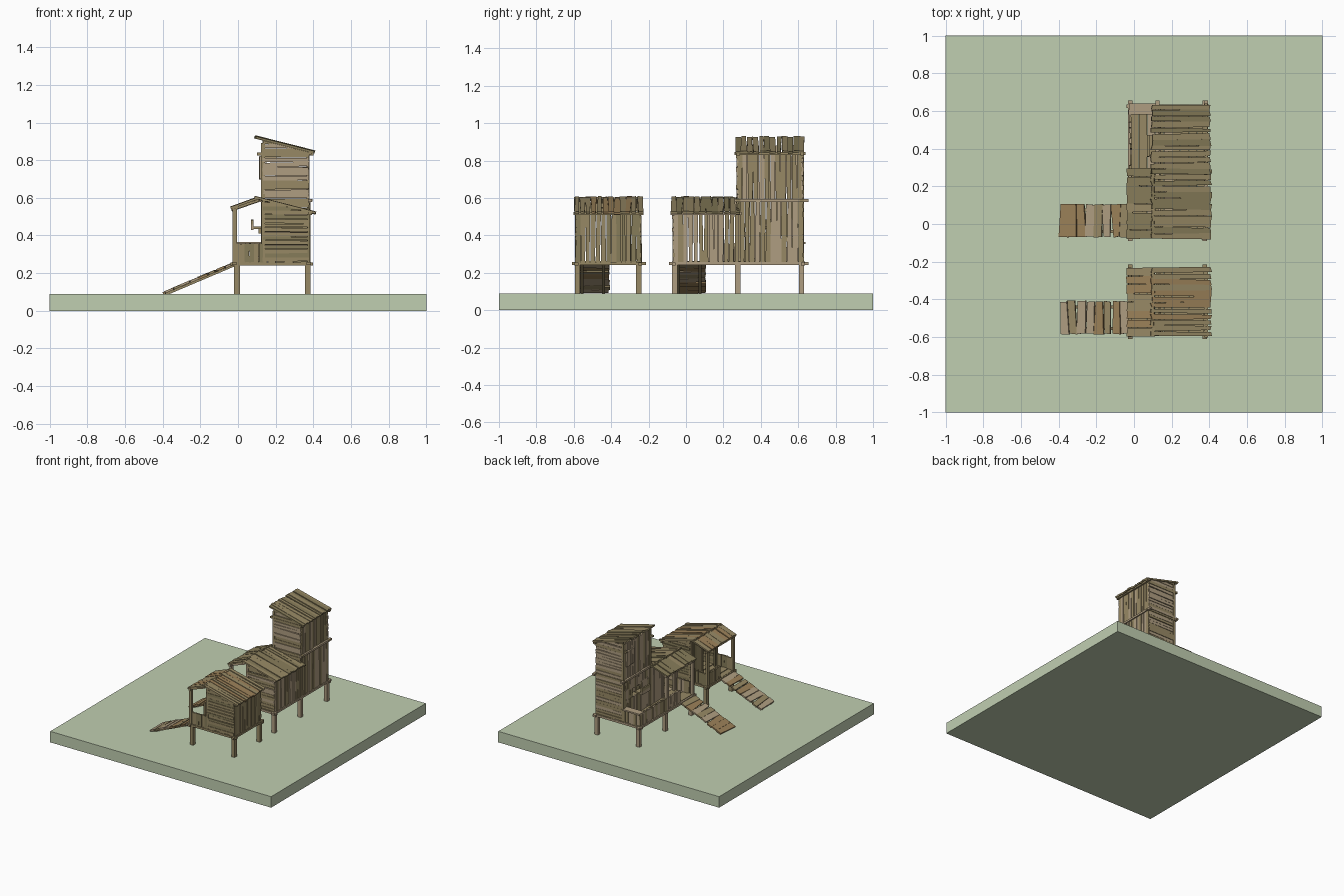
import bpy, bmesh, random
from mathutils import Vector, Matrix

if "Cube" in bpy.data.objects:
    bpy.data.objects.remove(bpy.data.objects["Cube"])

random.seed(4)

def mat(name, r, g, b):
    m = bpy.data.materials.new(name)
    m.diffuse_color = (r, g, b, 1)
    m.use_nodes = True
    m.node_tree.nodes["Principled BSDF"].inputs["Base Color"].default_value = m.diffuse_color
    return m

GRASS = mat("grass", .53, .62, .44)
TAN = mat("tan_wood", .31, .25, .13)
PALE = mat("pale_wood", .43, .34, .22)
OLIVE = mat("olive_wood", .24, .20, .10)
BROWN = mat("brown_wood", .33, .22, .10)
X, Y, Z = Vector((1, 0, 0)), Vector((0, 1, 0)), Vector((0, 0, 1))

def finish(name, bm, mats):
    bmesh.ops.recalc_face_normals(bm, faces=bm.faces)
    me = bpy.data.meshes.new(name)
    bm.to_mesh(me)
    bm.free()
    for m in mats:
        me.materials.append(m)
    ob = bpy.data.objects.new(name, me)
    bpy.context.collection.objects.link(ob)
    return ob

def box(name, x0, x1, y0, y1, z0, z1, m=TAN):
    bm = bmesh.new()
    M = Matrix.Translation(((x0 + x1) / 2, (y0 + y1) / 2, (z0 + z1) / 2))
    bmesh.ops.create_cube(bm, size=1, matrix=M @ Matrix.Diagonal((x1 - x0, y1 - y0, z1 - z0, 1)))
    return finish(name, bm, [m])

def planks(name, start, along, across, n, mats, t=.012, end=.01, skew=.006, clip=None):
    """Row of n uneven boards: each runs 'along', the row advances 'across'."""
    o, a, c = Vector(start), Vector(along), Vector(across)
    u, v = a.normalized(), c.normalized()
    nrm = u.cross(v).normalized()
    w = c.length / n
    bm = bmesh.new()
    r = random.uniform
    for i in range(n):
        q = []
        for s, k in ((0, 0), (1, 0), (1, 1), (0, 1)):
            q.append(o + a * s + u * (r(0, end) * (1 if s else -1))
                     + v * (w * (i + k) + r(-.5, 1) * skew * (1 - 2 * k)))
        d = nrm * r(-.003, .003)
        lo = [bm.verts.new(p + d - nrm * t / 2) for p in q]
        hi = [bm.verts.new(p + d + nrm * t / 2) for p in q]
        fs = [bm.faces.new(lo[::-1]), bm.faces.new(hi)]
        fs += [bm.faces.new((lo[j], lo[(j + 1) % 4], hi[(j + 1) % 4], hi[j])) for j in range(4)]
        mi = random.randrange(len(mats))
        for f in fs:
            f.material_index = mi
    if clip:  # trim the top to the roof slope
        bmesh.ops.bisect_plane(bm, geom=bm.verts[:] + bm.edges[:] + bm.faces[:],
                               plane_co=clip[0], plane_no=clip[1], clear_outer=True)
    return finish(name, bm, mats)

def side_wall(name, y, z0, z1, n, mats, clip):
    planks(name, (.135, y, z0), X * .24, Z * (z1 - z0), n, mats, end=.006, skew=.004, clip=clip)

def platform(tag, y0, y1, post_ys, m):
    # floor frame, floor boards and stilts
    for x in (-.02, .375):
        box(tag + "_floor_beam_long", x - .012, x + .012, y0 - .02, y1 + .025, .242, .258, m)
    for y in (y0 + .005, y1 - .005):
        box(tag + "_floor_beam_cross", -.04, .398, y - .01, y + .01, .24, .256, m)
    planks(tag + "_floor", (-.02, y0, .255), Y * (y1 - y0), X * .40, 9, [TAN, m], end=.004, skew=.003)
    for y in post_ys:
        for x in (-.005, .37):
            box(tag + "_stilt", x - .015, x + .015, y - .014, y + .014, .085, .25, m)

def ramp(tag, y0):
    foot, top = Vector((-.395, y0, .095)), Vector((-.025, y0, .252))
    planks(tag + "_ramp", foot, Y * .165, top - foot, 8, [TAN, PALE, BROWN], end=.008, skew=.012)
    for y in (y0 + .025, y0 + .14):
        planks(tag + "_ramp_rail", foot + Vector((.01, y - y0 - .008, -.006)),
               top - foot, Y * .016, 1, [TAN], t=.012, end=.002, skew=0)

def hut(tag, y0, y1, walls, roof, far_wall):
    L = y1 - y0
    clip = ((.10, 0, .595), (.25, 0, 1))
    # cabin walls
    planks(tag + "_back_wall", (.375, y0, .26), Z * .26, Y * L, 13, walls)
    side_wall(tag + "_side_wall", y0 + .005, .26, .60, 15, walls, clip)
    if far_wall:
        side_wall(tag + "_far_side_wall", y1 - .005, .26, .60, 15, walls, clip)
    # front wall around the doorway
    planks(tag + "_front_wall", (.135, y0 + .17, .26), Z * .315, Y * (L - .17), 7, walls)
    planks(tag + "_door_jamb", (.135, y0, .26), Z * .315, Y * .04, 2, walls)
    planks(tag + "_door_lintel", (.135, y0 + .03, .52), Y * .15, Z * .055, 2, walls, skew=.002)
    # porch posts, eave beams
    for y in (y0 + .008, y1 - .012):
        box(tag + "_porch_post", -.028, -.006, y - .011, y + .011, .255, .545, walls[0])
        box(tag + "_corner_post", .125, .143, y - .01, y + .01, .255, .58, walls[0])
        planks(tag + "_rafter", (-.035, y - .008, .535), (.145, 0, .05), Y * .016, 1, walls[:1], end=0, skew=0)
    box(tag + "_front_eave_beam", -.03, -.012, y0 - .01, y1 + .01, .53, .546, walls[0])
    box(tag + "_back_eave_beam", .375, .392, y0 - .012, y1 + .012, .508, .524, walls[0])
    # low porch rails
    planks(tag + "_porch_side_rail", (-.015, y0 + .005, .26), Z * .095, X * .15, 6, walls, end=.005, skew=.003)
    planks(tag + "_porch_front_rail", (-.018, y0 + .175, .26), Z * .095, Y * (L - .175), 7, walls, end=.005, skew=.003)
    # two-slope roof
    planks(tag + "_roof_back", (.098, y0 - .01, .600), (.305, 0, -.078), Y * (L + .02), 12, roof, end=.012, skew=.007)
    planks(tag + "_roof_front", (-.032, y0 - .008, .548), (.138, 0, .05), Y * (L + .02), 8, roof, end=.008, skew=.006)

# ground slab
box("ground", -1, 1, -1, 1, 0, .09, GRASS)

# single hut
platform("small_hut", -.59, -.24, (-.58, -.253), TAN)
hut("small_hut", -.59, -.24, [TAN, OLIVE], [BROWN, TAN], True)
planks("small_hut_porch_far_rail", (-.015, -.245, .26), Z * .095, X * .15, 6, [TAN, OLIVE], end=.005, skew=.003)
ramp("small_hut", -.58)

# joined hut and tower
platform("big_hut", -.07, .63, (-.06, .277, .617), PALE)
hut("big_hut", -.07, .285, [PALE, TAN], [OLIVE, TAN], False)
ramp("big_hut", -.065)

# tower walls, lower then upper storey
W = [PALE, TAN]
tclip = ((.10, 0, .912), (.25, 0, 1))
planks("tower_lower_back_wall", (.375, .285, .26), Z * .32, Y * .34, 12, W)
planks("tower_upper_back_wall", (.372, .272, .59), Z * .25, Y * .35, 12, W)
side_wall("tower_end_wall", .622, .26, .91, 27, W, tclip)
side_wall("tower_inner_wall", .275, .50, .91, 17, W, tclip)
planks("tower_lower_front_wall", (.135, .285, .26), Z * .15, Y * .34, 12, W)
planks("tower_lower_front_wall_top", (.135, .285, .49), Z * .09, Y * .34, 12, W)
for y in (.285, .50):
    planks("tower_window_side", (.135, y, .40), Z * .1, Y * .125, 4, W)
planks("tower_upper_front_wall", (.135, .275, .59), Z * .29, Y * .35, 12, W)
for y in (.28, .62):
    box("tower_corner_post", .123, .143, y - .01, y + .01, .255, .89, TAN)
    box("tower_top_cross_beam", .10, .40, y - .009, y + .009, .826, .84, TAN)
    box("tower_middle_cross_beam", .11, .395, y - .012, y + .012, .58, .594, TAN)
for x in (.125, .382):
    box("tower_middle_beam", x - .01, x + .01, .26, .655, .578, .594, PALE)
box("tower_back_eave_beam", .375, .39, .26, .64, .83, .845, TAN)
# window shutter above, ledge below
planks("tower_shutter", (.12, .50, .70), Z * .12, Y * .1, 4, [PALE], end=.003, skew=.003)
box("tower_window_ledge", .075, .135, .36, .47, .435, .447, TAN)
planks("tower_window_ledge_front", (.077, .36, .43), Y * .11, Z * .055, 2, W, end=.004, skew=.003)
box("tower_ledge_bracket", .11, .135, .40, .415, .41, .437, TAN)
# tower roof
planks("tower_roof", (.098, .262, .922), (.30, 0, -.076), Y * .375, 12, [OLIVE, TAN], end=.012, skew=.007)
# open porch beside the tower
planks("tower_porch_front_rail", (-.018, .285, .26), Z * .095, Y * .34, 12, W, end=.005, skew=.003)
planks("tower_porch_end_rail", (-.015, .622, .26), Z * .095, X * .15, 6, W, end=.005, skew=.003)
planks("tower_porch_end_cap", (-.025, .58, .36), X * .15, Y * .06, 1, [PALE], end=.005, skew=.003)
